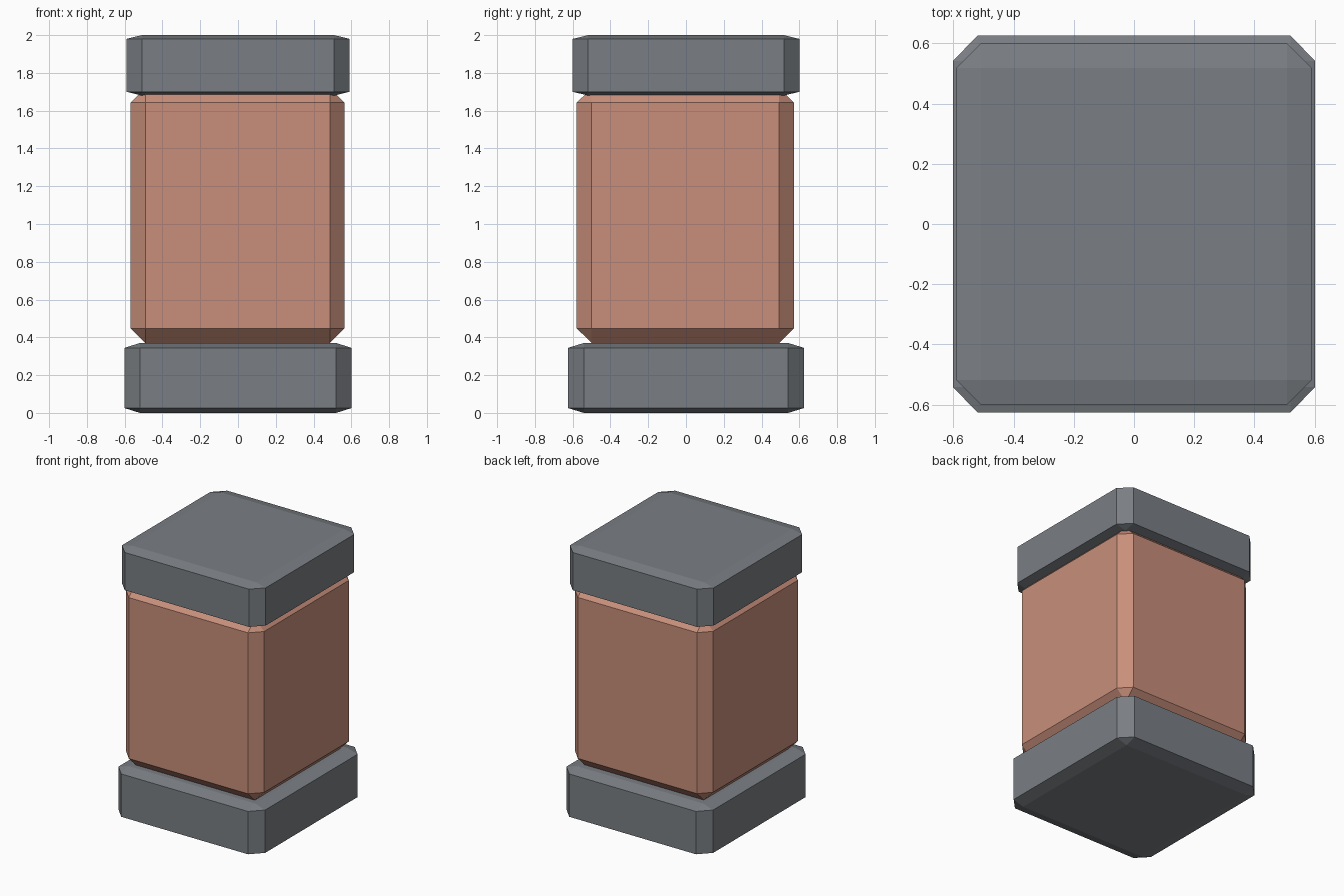
import bpy
import bmesh
from mathutils import Vector

cube = bpy.data.objects.get("Cube")
if cube:
    bpy.data.objects.remove(cube, do_unlink=True)


def make_material(name, colour):
    mat = bpy.data.materials.new(name)
    mat.use_nodes = True
    mat.diffuse_color = (*colour, 1)
    mat.node_tree.nodes["Principled BSDF"].inputs["Base Color"].default_value = (*colour, 1)
    return mat


def chamfered_block(name, half_x, half_y, bottom, top, chamfer, material):
    """Box with one-segment chamfers; chamfer gives the inset on each axis."""
    half = Vector((half_x, half_y, (top - bottom) / 2))
    bm = bmesh.new()
    bmesh.ops.create_cube(bm, size=2)
    bmesh.ops.bevel(bm, geom=bm.edges[:], offset=0.25, segments=1,
                    affect='EDGES', profile=0.5)
    # Stretch the bevelled cube while keeping the chosen chamfer width
    for v in bm.verts:
        for i in range(3):
            size = half[i] if abs(v.co[i]) > 0.9 else half[i] - chamfer[i]
            v.co[i] = size if v.co[i] > 0 else -size
    bmesh.ops.recalc_face_normals(bm, faces=bm.faces[:])
    mesh = bpy.data.meshes.new(name)
    bm.to_mesh(mesh)
    bm.free()
    mesh.materials.append(material)
    obj = bpy.data.objects.new(name, mesh)
    obj.location.z = (bottom + top) / 2
    bpy.context.collection.objects.link(obj)
    return obj


grey = make_material("slate grey", (0.195, 0.212, 0.231))
clay = make_material("clay brown", (0.578, 0.275, 0.198))

# Base, shaft and cap of the pillar
chamfered_block("base_slab", 0.602, 0.626, 0, 0.37, (0.082, 0.085, 0.026), grey)
shaft = chamfered_block("shaft", 0.566, 0.576, 0.37, 1.72, (0.077, 0.08, 0.078), clay)
shaft.location.x = -0.002
shaft.location.y = -0.003
chamfered_block("cap_slab", 0.59, 0.6, 1.68, 2, (0.081, 0.082, 0.02), grey)
